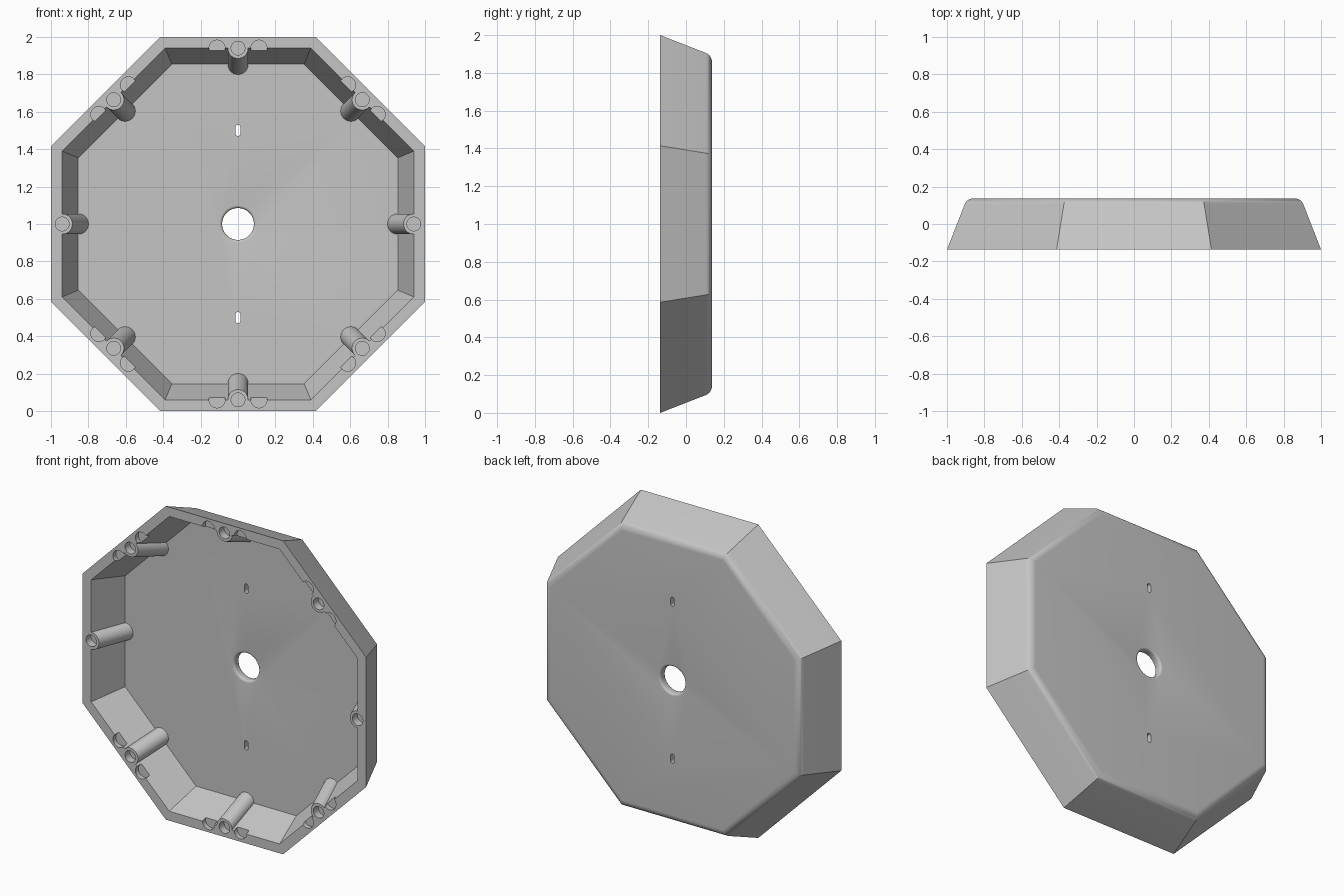
import bpy, bmesh, math
from mathutils import Matrix, Vector

if "Cube" in bpy.data.objects:
    bpy.data.objects.remove(bpy.data.objects["Cube"], do_unlink=True)

FRONT, BACK, FLOOR = -0.137, 0.137, 0.083
SLOPE = 0.39            # inward lean of the walls per unit of depth
RIM = 0.94              # distance of the inner rim edge from the centre
CENTRE = Vector((0, 0, 1))

grey = bpy.data.materials.new("light_grey")
grey.use_nodes = True
colour = (0.56, 0.56, 0.56, 1)
grey.diffuse_color = colour
grey.node_tree.nodes["Principled BSDF"].inputs["Base Color"].default_value = colour


def finish(name, bm):
    bmesh.ops.recalc_face_normals(bm, faces=bm.faces)
    mesh = bpy.data.meshes.new(name)
    bm.to_mesh(mesh)
    bm.free()
    mesh.materials.append(grey)
    obj = bpy.data.objects.new(name, mesh)
    bpy.context.collection.objects.link(obj)
    return obj


def loft(bm, rings):
    """Solid through equal-sized rings of points, capped at both ends."""
    rows = [[bm.verts.new(p) for p in ring] for ring in rings]
    n = len(rows[0])
    for a, b in zip(rows, rows[1:]):
        for i in range(n):
            bm.faces.new((a[i], a[(i + 1) % n], b[(i + 1) % n], b[i]))
    bm.faces.new(rows[0])
    bm.faces.new(rows[-1])


def ring(x, y, z, radius, sides, turn=0.5):
    step = math.tau / sides
    return [Vector((x + radius * math.cos((i + turn) * step), y,
                    z + radius * math.sin((i + turn) * step))) for i in range(sides)]


def combine(target, tool, operation):
    mod = target.modifiers.new(operation.lower(), 'BOOLEAN')
    mod.object, mod.operation, mod.solver = tool, operation, 'EXACT'
    bpy.context.view_layer.objects.active = target
    bpy.ops.object.modifier_apply(modifier=mod.name)
    bpy.data.objects.remove(tool, do_unlink=True)


def octagon(apothem, y):
    return ring(0, y, 1, apothem / math.cos(math.pi / 8), 8)


# Octagonal dish: outer wall, rounded back edge, closed back, hollow front
lean = math.atan(SLOPE)
fillet = 0.05
corner = 1 - SLOPE * (BACK - FRONT)
arc_x = corner - fillet * math.tan((math.pi / 2 - lean) / 2)
profile = [(1, FRONT)]
for k in range(9):
    a = lean + (math.pi / 2 - lean) * k / 8
    profile.append((arc_x + fillet * math.cos(a), BACK - fillet + fillet * math.sin(a)))
bm = bmesh.new()
loft(bm, [octagon(r, y) for r, y in profile])
dish = finish("octagonal_dish", bm)

bm = bmesh.new()
loft(bm, [octagon(RIM - SLOPE * (y - FRONT), y) for y in (FRONT - 0.05, FLOOR)])
combine(dish, finish("hollow_cutter", bm), 'DIFFERENCE')

# Leaning screw posts along the eight walls
turns = [Matrix.Translation(CENTRE) @ Matrix.Rotation(k * math.pi / 4, 4, 'Y')
         @ Matrix.Translation(-CENTRE) for k in range(8)]
bm = bmesh.new()
for turn in turns:
    loft(bm, [[turn @ p for p in ring(0, y, 1 + RIM - SLOPE * (y - FRONT), 0.055, 32)]
              for y in (FRONT, FLOOR + 0.02)])
combine(dish, finish("screw_posts", bm), 'UNION')

# Blind screw holes, with rim notches beside all but the two side posts
bm = bmesh.new()
for k, turn in enumerate(turns):
    pockets = [(0, 0.037, 0.05)]
    if k not in (2, 6):
        pockets += [(-0.112, 0.043, 0.03), (0.112, 0.043, 0.03)]
    for x, radius, depth in pockets:
        loft(bm, [[turn @ p for p in ring(x, y, 1 + RIM, radius, 24)]
                  for y in (FRONT - 0.03, FRONT + depth)])
combine(dish, finish("pocket_cutter", bm), 'DIFFERENCE')

# Centre hole with rounded edges on both sides of the floor
round_r, hole_r = 0.015, 0.085
steps = [math.pi / 2 * k / 5 for k in range(6)]
flare = [(hole_r + round_r * (1 - math.sin(a)), FLOOR + round_r * (1 - math.cos(a)))
         for a in steps]
flare += [(r, FLOOR + BACK - y) for r, y in reversed(flare)]
flare = [(flare[0][0], FLOOR - 0.05)] + flare + [(flare[-1][0], BACK + 0.05)]
bm = bmesh.new()
loft(bm, [ring(0, y, 1, r, 48) for r, y in flare])
combine(dish, finish("hole_cutter", bm), 'DIFFERENCE')

# Two upright hanging slots
bm = bmesh.new()
for z in (0.5, 1.5):
    slot = [p + Vector((0, 0, 0.017 if p.z > z else -0.017)) for p in ring(0, 0, z, 0.013, 16)]
    loft(bm, [[p + Vector((0, y, 0)) for p in slot] for y in (FLOOR - 0.05, BACK + 0.05)])
combine(dish, finish("slot_cutter", bm), 'DIFFERENCE')

bpy.ops.object.select_all(action='DESELECT')
dish.select_set(True)
bpy.context.view_layer.objects.active = dish
bpy.ops.object.shade_smooth_by_angle(angle=math.radians(30))
